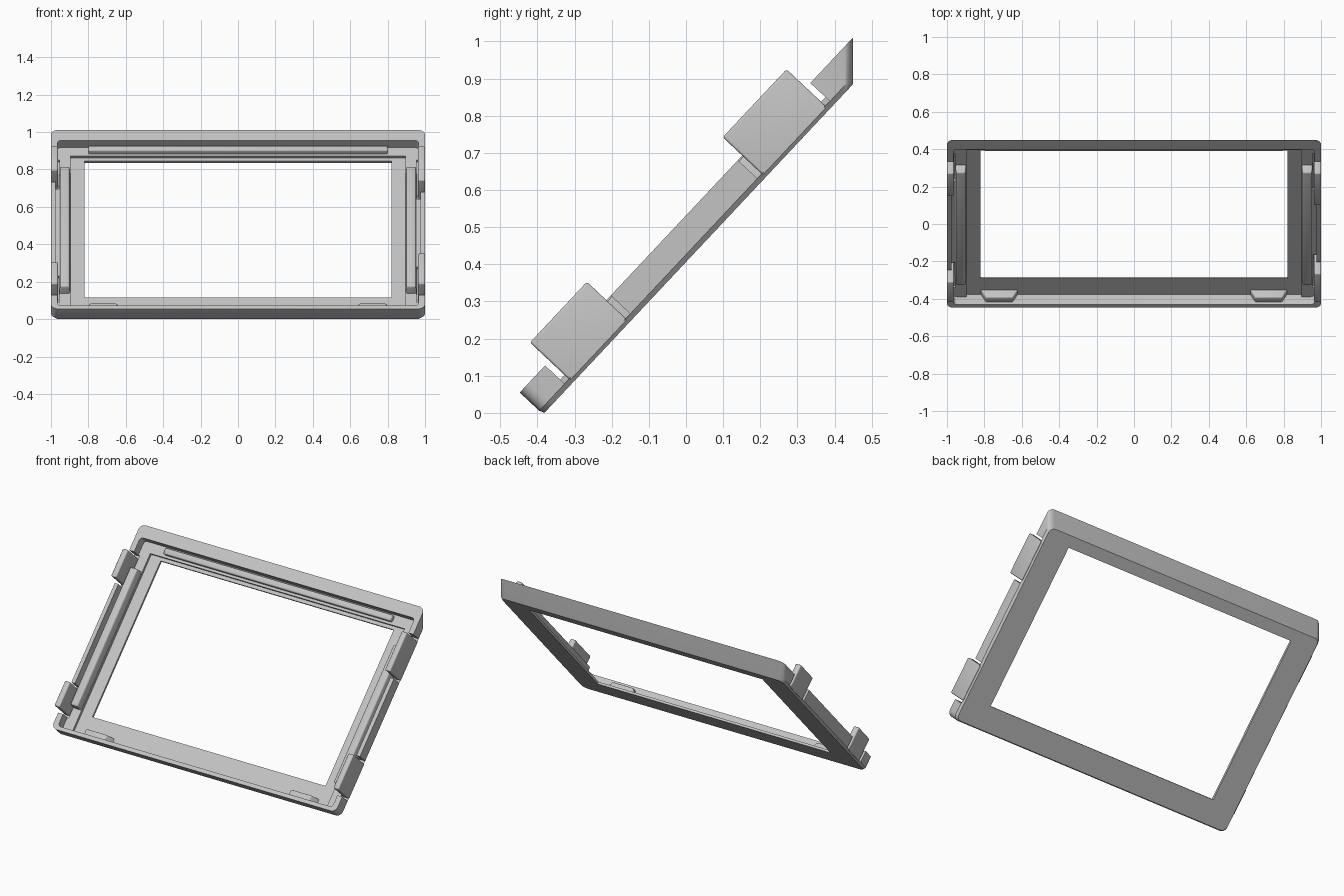
import bpy, bmesh, math
from mathutils import Matrix, Vector

cube = bpy.data.objects.get("Cube")
if cube:
    bpy.data.objects.remove(cube, do_unlink=True)

# Tilted working frame: x across, u up the slope, n out of the front
TILT = math.radians(46.8)
PLACE = Matrix.Translation((0, -0.385, -0.004)) @ Matrix.Rotation(TILT, 4, 'X')
FLOOR, STEP, RIM, CLIP = 0.014, 0.03, 0.086, 0.158

grey = bpy.data.materials.new("light grey plastic")
grey.use_nodes = True
grey.diffuse_color = (0.55, 0.55, 0.55, 1)
grey.node_tree.nodes["Principled BSDF"].inputs["Base Color"].default_value = grey.diffuse_color


def ring(half, u0, u1, n, r):
    """Rounded rectangle at height n."""
    pts = []
    corners = ((half - r, u1 - r), (r - half, u1 - r), (r - half, u0 + r), (half - r, u0 + r))
    for c, (cx, cu) in enumerate(corners):
        for k in range(6):
            a = math.radians(90 * c + 18 * k)
            pts.append((cx + r * math.cos(a), cu + r * math.sin(a), n))
    return pts


def finish(name, bm):
    bmesh.ops.remove_doubles(bm, verts=bm.verts, dist=1e-5)
    bmesh.ops.recalc_face_normals(bm, faces=bm.faces)
    bm.transform(PLACE)
    mesh = bpy.data.meshes.new(name)
    bm.to_mesh(mesh)
    bm.free()
    mesh.materials.append(grey)
    obj = bpy.data.objects.new(name, mesh)
    bpy.context.collection.objects.link(obj)
    return obj


def loft(name, rings):
    """Skin rings into a closed tube with a hole through it."""
    bm = bmesh.new()
    loops = [[bm.verts.new(p) for p in r] for r in rings]
    for a, b in zip(loops, loops[1:] + loops[:1]):
        for i in range(len(a)):
            j = (i + 1) % len(a)
            bm.faces.new((a[i], a[j], b[j], b[i]))
    return finish(name, bm)


def block(name, x, u, n, taper=(0, 0), bevel=0.0):
    """Box from ranges; its outer side is narrowed by taper in x and u."""
    bm = bmesh.new()
    bmesh.ops.create_cube(bm, size=1)
    for v in bm.verts:
        top = v.co.z > 0
        side = [1 if c > 0 else 0 for c in v.co]
        px, pu = x[side[0]], u[side[1]]
        if top:
            px += taper[0] * (1 - 2 * side[0])
            pu += taper[1] * (1 - 2 * side[1])
        v.co = Vector((px, pu, n[side[2]]))
    if bevel:
        edges = [e for e in bm.edges if max(v.co.z for v in e.verts) > n[1] - 1e-6]
        bmesh.ops.bevel(bm, geom=edges, offset=bevel, segments=3, profile=0.5, affect='EDGES')
    return finish(name, bm)


def top_edge(n):
    """The upper wall stands vertical, so it leans in the tilted frame."""
    return (0.835 + math.sin(TILT) * n) / math.cos(TILT)


# Bezel frame with its raised rim, inner step and window
frame = loft("bezel_frame", [
    ring(0.82, 0.15, 1.152, 0, 0),
    ring(0.99, 0.006, top_edge(0), 0, 0.035),
    ring(1.0, 0, top_edge(FLOOR), FLOOR, 0.035),
    ring(1.0, 0, top_edge(RIM), RIM, 0.035),
    ring(0.965, 0.024, 1.236, RIM, 0.02),
    ring(0.965, 0.026, 1.236, STEP, 0.02),
    ring(0.895, 0.026, 1.173, STEP, 0),
    ring(0.895, 0.026, 1.173, FLOOR, 0),
    ring(0.82, 0.15, 1.152, FLOOR, 0)])

# Notches around the side clips, and thinner walls between them
CLIPS = {1: ((0.117, 0.341), (0.875, 1.126)), -1: ((0.117, 0.277), (0.949, 1.126))}
cutters = []
for s, (low, high) in CLIPS.items():
    for u in (low, high):
        cutters.append(block("notch_cutter", sorted((s * 0.955, s * 1.1)),
                             (u[0] - 0.017, u[1] + 0.017), (FLOOR + 0.001, 0.3)))
    cutters.append(block("wall_cutter", sorted((s * 0.962, s * 0.975)),
                         (low[1] + 0.01, high[0] - 0.01), (STEP + 0.001, 0.3)))
for cutter in cutters:
    cutter.hide_render = True
    mod = frame.modifiers.new("cut", 'BOOLEAN')
    mod.operation, mod.solver, mod.object = 'DIFFERENCE', 'EXACT', cutter
bpy.context.view_layer.objects.active = frame
for mod in list(frame.modifiers):
    bpy.ops.object.modifier_apply(modifier=mod.name)
for cutter in cutters:
    bpy.data.objects.remove(cutter, do_unlink=True)

parts = [frame]
for s, side in ((1, "left"), (-1, "right")):
    # Snap clips on the side walls
    for u, level in zip(CLIPS[s], ("lower", "upper")):
        parts.append(block(f"{side}_{level}_clip", sorted((s * 0.963, s)), u,
                           (0.01, CLIP), bevel=0.007))
    # Long guide rib beside the window
    parts.append(block(f"{side}_guide_rib", sorted((s * 0.895, s * 0.957)), (0.165, 1.055),
                       (0.01, 0.082), taper=(0.006, 0.004), bevel=0.009))
    # Small catch on the bottom wall
    parts.append(block(f"{side}_bottom_catch", sorted((s * 0.62, s * 0.82)), (0.015, 0.063),
                       (0.01, 0.066), taper=(0.028, 0.003), bevel=0.006))

# Retaining bar under the upper wall
parts.append(block("upper_bar", (-0.8, 0.8), (1.188, 1.226), (0.02, 0.058), bevel=0.008))

bpy.ops.object.select_all(action='DESELECT')
for part in parts:
    part.select_set(True)
bpy.ops.object.shade_smooth_by_angle(angle=math.radians(30))
